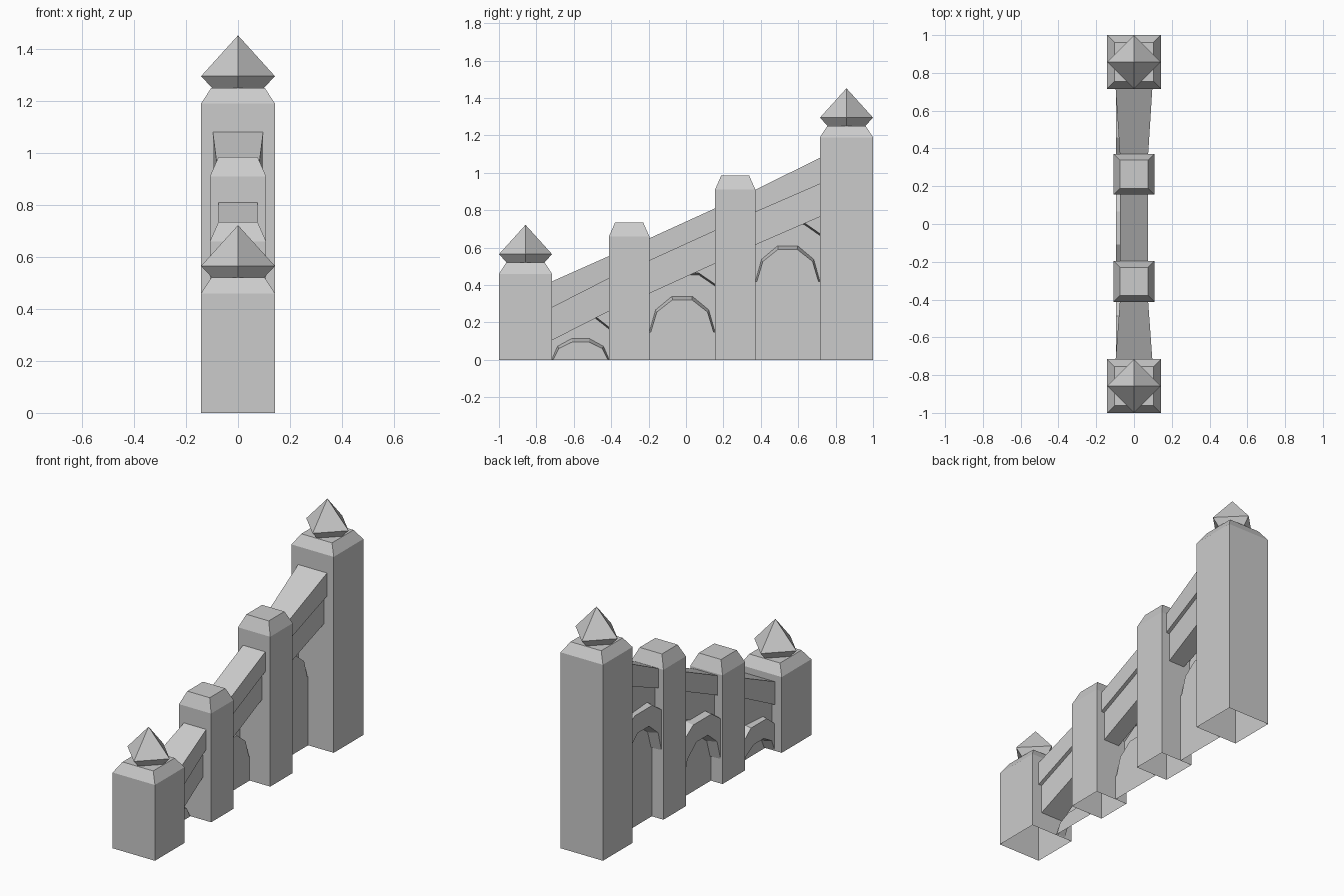
import bpy, bmesh, math

if "Cube" in bpy.data.objects:
    bpy.data.objects.remove(bpy.data.objects["Cube"])

stone = bpy.data.materials.new("grey stone")
stone.use_nodes = True
COLOUR = (0.6, 0.6, 0.6, 1)
stone.diffuse_color = COLOUR
stone.node_tree.nodes["Principled BSDF"].inputs["Base Color"].default_value = COLOUR


def finish(bm, name, recalc=True):
    if recalc:
        bmesh.ops.recalc_face_normals(bm, faces=bm.faces)
    mesh = bpy.data.meshes.new(name)
    bm.to_mesh(mesh)
    bm.free()
    mesh.materials.append(stone)
    obj = bpy.data.objects.new(name, mesh)
    bpy.context.collection.objects.link(obj)
    return obj


def stack(name, y, levels, turn=45, closed=False):
    """Four-sided tiers from (half width, height) pairs; zero width is a point."""
    bm = bmesh.new()
    previous = None
    for size, z in levels:
        if size == 0:
            ring = [bm.verts.new((0, y, z))] * 4
        else:
            r = size * (math.sqrt(2) if turn else 1)
            angles = [math.radians(turn + 90 * i) for i in range(4)]
            ring = [bm.verts.new((r * math.cos(a), y + r * math.sin(a), z)) for a in angles]
        if previous:
            for i in range(4):
                j = (i + 1) % 4
                corners = [previous[i], previous[j], ring[j], ring[i]]
                bm.faces.new(list(dict.fromkeys(corners)))
        elif closed:
            bm.faces.new(ring[::-1])
        previous = ring
    if levels[-1][0]:
        bm.faces.new(previous)
    finish(bm, name, recalc=False)


def sloped_beam(name, ends):
    """Beam between two rectangular ends given as (y, half width, bottom, top)."""
    bm = bmesh.new()
    a, b = [[bm.verts.new(p) for p in ((-w, y, lo), (w, y, lo), (w, y, hi), (-w, y, hi))]
            for y, w, lo, hi in ends]
    for i in range(4):
        j = (i + 1) % 4
        bm.faces.new((a[i], a[j], b[j], b[i]))
    bm.faces.new(a)
    bm.faces.new(b)
    finish(bm, name)


def arch_wall(name, y0, y1, spring, rise, top0, top1):
    """Raised arch band around a recessed panel, with a plain wall above."""
    bm = bmesh.new()
    mid, half = (y0 + y1) / 2, (y1 - y0) / 2
    crown = spring + rise

    def curve(x, width, height):
        angles = [math.pi * (1 - i / 5) for i in range(6)]
        return [bm.verts.new((x, mid + width * math.cos(a), spring + height * math.sin(a)))
                for a in angles]

    def hood(x, drop):
        points = ((-half, 0.055), (-half / 2, 0.115), (half / 2, 0.115), (half, 0.055))
        return [bm.verts.new((x, mid + dy, crown + dz - drop)) for dy, dz in points]

    def bridge(a, b):
        for i in range(len(a) - 1):
            bm.faces.new((a[i], a[i + 1], b[i + 1], b[i]))

    outer, inner = curve(-0.095, half, rise), curve(-0.03, half - 0.008, rise - 0.02)
    hood_front, hood_back = hood(-0.095, 0.01), hood(-0.045, 0)
    bridge(inner, outer)
    bridge(hood_front, hood_back)
    # band face
    bm.faces.new(hood_front + outer[::-1])
    # recessed panel
    base = [bm.verts.new((-0.03, y, 0)) for y in (y1, y0)]
    feet = [bm.verts.new((-0.03, y, spring)) for y in (y1, y0)]
    bm.faces.new(inner + [feet[0], base[0], base[1], feet[1]])
    # wall above the band
    top = [bm.verts.new((-0.045, y, z)) for y, z in ((y1, top1), (y0, top0))]
    bm.faces.new(hood_back + top)
    bmesh.ops.triangulate(bm, faces=[f for f in bm.faces if len(f.verts) > 4])
    finish(bm, name)


# End towers with pointed finials
for label, y, h in (("front", -0.858, 0.46), ("back", 0.858, 1.19)):
    stack(label + "_tower", y, [(0.142, 0), (0.142, h), (0.103, h + 0.06)])
    stack(label + "_finial", y, [(0.10, h + 0.06), (0.142, h + 0.105), (0, h + 0.262)],
          turn=0, closed=True)

# Middle piers with bevelled caps
for label, y, h in (("lower", -0.304, 0.66), ("upper", 0.263, 0.91)):
    stack(label + "_pier", y, [(0.108, 0), (0.108, h), (0.075, h + 0.075)])

# Bays: (label, y, coping top, half width, coping depth) at both ends, arch spring and rise
bays = (
    ("front", (-0.716, 0.42, 0.097, 0.14), (-0.412, 0.555, 0.075, 0.12), 0.005, 0.115),
    ("middle", (-0.196, 0.65, 0.075, 0.12), (0.155, 0.81, 0.075, 0.12), 0.15, 0.2),
    ("back", (0.371, 0.91, 0.075, 0.12), (0.716, 1.08, 0.097, 0.14), 0.42, 0.2),
)
for label, a, b, spring, rise in bays:
    sloped_beam(label + "_coping", [(y, w, z - d, z) for y, z, w, d in (a, b)])
    sloped_beam(label + "_wall_band",
                [(y, w - 0.022, z - d - 0.175, z - d) for y, z, w, d in (a, b)])
    arch_wall(label + "_arch", a[0], b[0], spring, rise, a[1] - a[3], b[1] - b[3])
